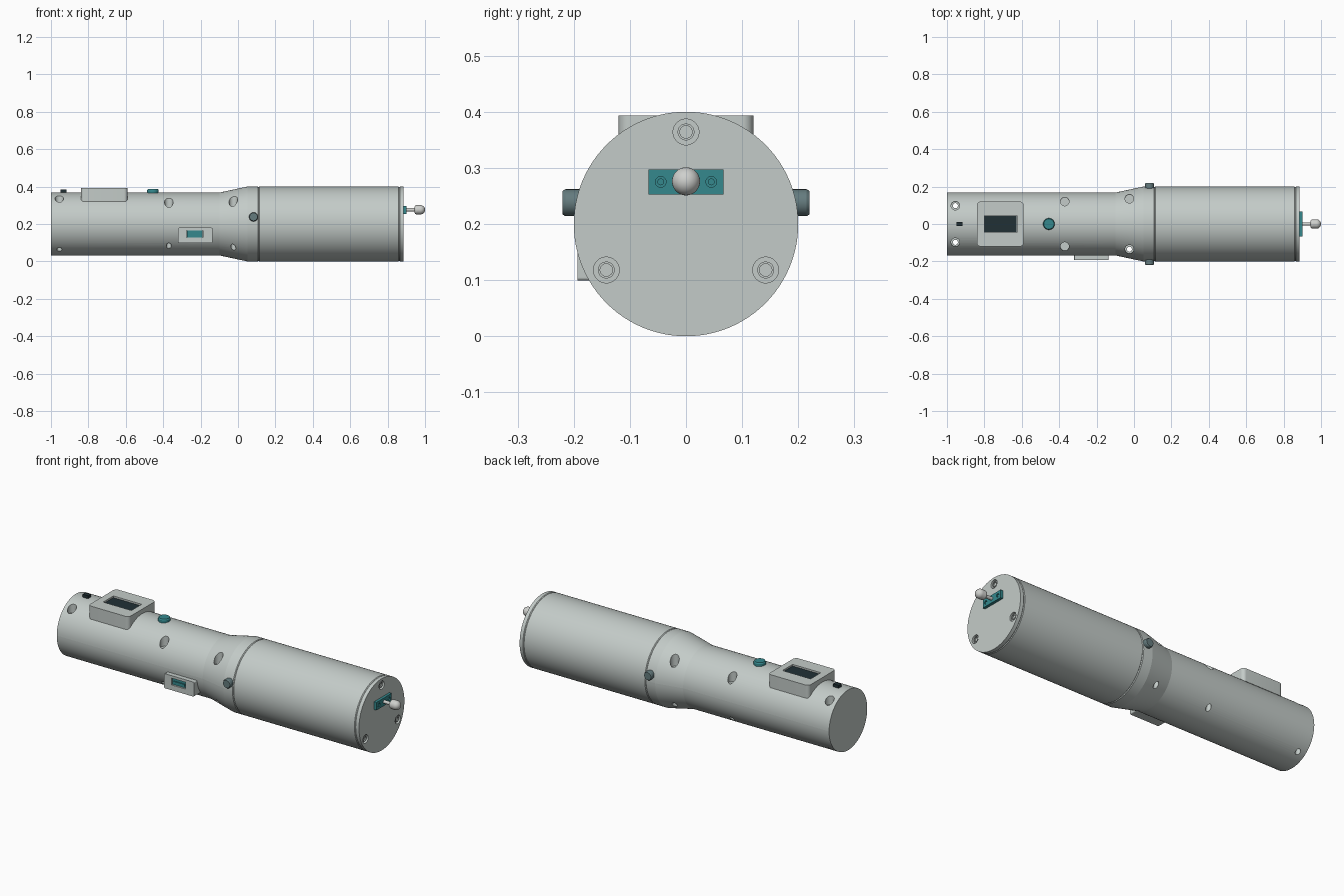
import bpy, bmesh, math
from mathutils import Matrix, Vector

if "Cube" in bpy.data.objects:
    bpy.data.objects.remove(bpy.data.objects["Cube"], do_unlink=True)

MID = 0.2      # height of the long axis
R = 0.168      # grip radius


def material(name, rgb):
    m = bpy.data.materials.new(name)
    m.use_nodes = True
    m.diffuse_color = (*rgb, 1)
    m.node_tree.nodes["Principled BSDF"].inputs["Base Color"].default_value = (*rgb, 1)
    return m


GREY = material("light grey", (0.55, 0.60, 0.58))
TEAL = material("teal", (0.035, 0.25, 0.27))
SLATE = material("slate", (0.13, 0.2, 0.21))
DARK = material("dark screen", (0.015, 0.03, 0.036))
STEEL = material("pale steel", (0.62, 0.63, 0.61))


def finish(bm, name, mat):
    bmesh.ops.recalc_face_normals(bm, faces=bm.faces)
    mesh = bpy.data.meshes.new(name)
    bm.to_mesh(mesh)
    bm.free()
    obj = bpy.data.objects.new(name, mesh)
    bpy.context.collection.objects.link(obj)
    mesh.materials.append(mat)
    return obj


def lathe(name, profile, mat, origin=(0, 0, MID), axis="X", steps=96, half=0):
    """Revolve (distance along axis, radius) pairs; half=1/-1 keeps the top/bottom."""
    bm = bmesh.new()
    verts = [bm.verts.new((d, r, 0)) for d, r in profile]
    edges = [bm.edges.new(pair) for pair in zip(verts, verts[1:])]
    bmesh.ops.spin(bm, geom=verts + edges, cent=(0, 0, 0), axis=(1, 0, 0),
                   angle=2 * math.pi, steps=steps)
    bmesh.ops.remove_doubles(bm, verts=bm.verts, dist=1e-5)
    if half:
        bmesh.ops.bisect_plane(bm, geom=bm.verts[:] + bm.edges[:] + bm.faces[:],
                               dist=1e-5, plane_co=(0, 0, 0), plane_no=(0, 0, -half),
                               clear_outer=True)
        bmesh.ops.holes_fill(bm, edges=[e for e in bm.edges if e.is_boundary])
    turn = Vector((1, 0, 0)).rotation_difference(
        {"X": Vector((1, 0, 0)), "Y": Vector((0, 1, 0)), "-Y": Vector((0, -1, 0)),
         "Z": Vector((0, 0, 1))}[axis])
    bmesh.ops.transform(bm, matrix=Matrix.Translation(origin) @ turn.to_matrix().to_4x4(),
                        verts=bm.verts)
    return finish(bm, name, mat)


def box(name, lo, hi, mat, round_axis=None, radius=0.0):
    """Box between two corners, with the edges along one axis rounded."""
    bm = bmesh.new()
    bmesh.ops.create_cube(bm, size=1)
    for v in bm.verts:
        v.co = [(a + b) / 2 + c * (b - a) for a, b, c in zip(lo, hi, v.co)]
    if round_axis is not None:
        along = [e for e in bm.edges
                 if abs((e.verts[0].co - e.verts[1].co).normalized()[round_axis]) > 0.9]
        bmesh.ops.bevel(bm, geom=along, offset=radius, segments=10, profile=0.5,
                        affect="EDGES")
    return finish(bm, name, mat)


def cut(obj, cutters):
    """Subtract the cutters and remove them."""
    bpy.context.view_layer.objects.active = obj
    for c in cutters:
        mod = obj.modifiers.new("cut", "BOOLEAN")
        mod.operation, mod.solver, mod.object = "DIFFERENCE", "EXACT", c
        bpy.ops.object.modifier_apply(modifier=mod.name)


def rod(name, origin, axis, start, end, r, mat=GREY):
    return lathe(name, [(start, 0), (start, r), (end, r), (end, 0)], mat, origin, axis, 48)


# Grip and flared collar, split into two shells along the seam
shell = [(-1, 0), (-1, R), (-0.1, R), (0.05, 0.2), (0.106, 0.2), (0.11, 0.196), (0.11, 0)]
upper = lathe("upper_shell", shell, GREY, half=1)
lower = lathe("lower_shell", shell, GREY, half=-1)

# Stepped screw holes running down through both shells
holes = []
for x, y, floor in ((-0.955, 0.098, 0.3), (-0.37, 0.12, 0.28), (-0.025, 0.135, 0.28)):
    for s in (-1, 1):
        holes.append(rod("hole_cutter", (x, s * y, 0), "Z", -0.1, 0.5, 0.0135))
        holes.append(rod("head_cutter", (x, s * y, 0), "Z", floor, 0.5, 0.023))
for part in (upper, lower):
    cut(part, holes)

# Barrel and end cap
lathe("barrel", [(0.11, 0), (0.11, 0.196), (0.114, 0.2), (0.858, 0.2), (0.862, 0.197),
                 (0.862, 0)], GREY)
cap = lathe("end_cap", [(0.862, 0), (0.862, 0.197), (0.866, 0.2), (0.886, 0.2),
                        (0.886, 0)], GREY)

# Cap screws in counterbores
sockets = []
for i in range(3):
    a = math.radians(90 + 120 * i)
    at = (0, 0.164 * math.cos(a), MID + 0.164 * math.sin(a))
    sockets.append(rod("socket_cutter", at, "X", 0.872, 0.9, 0.023))
    lathe("cap_screw", [(0.87, 0), (0.87, 0.015), (0.882, 0.015), (0.882, 0.011),
                        (0.876, 0.011), (0.876, 0)], GREY, at, "X", 48)
cut(cap, sockets)

# Display housing with a sunken screen
housing = box("display_housing", (-0.84, -0.12, 0.32), (-0.59, 0.12, 0.393), GREY, 2, 0.02)
window = box("window_cutter", (-0.8, -0.045, 0.381), (-0.626, 0.045, 0.42), GREY)
cut(housing, [window])
box("display_screen", (-0.799, -0.044, 0.375), (-0.627, 0.044, 0.384), DARK)

# Top controls
box("slide_switch", (-0.95, -0.012, 0.35), (-0.916, 0.012, 0.384), DARK)
lathe("push_button", [(0.35, 0), (0.35, 0.031), (0.38, 0.031), (0.386, 0.027), (0.386, 0)],
      TEAL, (-0.455, 0, 0), "Z", 48)

# Side port housing with its connector
port = box("port_housing", (-0.32, -0.193, 0.099), (-0.136, -0.1, 0.18), GREY, 1, 0.006)
mouth = box("mouth_cutter", (-0.275, -0.22, 0.128), (-0.188, -0.175, 0.166), GREY)
cut(port, [mouth])
box("port_connector", (-0.274, -0.185, 0.129), (-0.189, -0.17, 0.165), TEAL)
box("port_tongue", (-0.265, -0.19, 0.138), (-0.198, -0.18, 0.15), TEAL)

# Strap bolts on both sides of the collar
for side, axis in (("left", "Y"), ("right", "-Y")):
    lathe(side + "_bolt", [(0.17, 0), (0.17, 0.024), (0.215, 0.024), (0.22, 0.021),
                           (0.22, 0)], SLATE, (0.083, 0, 0.238), axis, 48)

# Mounting plate with its two screws
plate = box("mount_plate", (0.88, -0.067, 0.253), (0.901, 0.067, 0.297), TEAL)
recesses = []
for y in (-0.045, 0.045):
    recesses.append(rod("recess_cutter", (0, y, 0.275), "X", 0.893, 0.92, 0.0095))
    rod("plate_screw", (0, y, 0.275), "X", 0.89, 0.898, 0.006, TEAL)
cut(plate, recesses)

# Probe stem and domed tip
dome = [(0.975 + 0.025 * math.sin(t), 0.025 * math.cos(t))
        for t in (math.pi / 2 * i / 12 for i in range(13))]
lathe("probe_stem", [(0.895, 0), (0.895, 0.009), (0.95, 0.009), (0.95, 0)], STEEL,
      (0, 0, 0.276), "X", 48)
lathe("probe_tip", [(0.945, 0), (0.945, 0.018), (0.947, 0.0215), (0.951, 0.024),
                    (0.956, 0.025)] + dome, STEEL, (0, 0, 0.276), "X", 48)

# Remove cutters, then smooth the round surfaces and keep the creases
for obj in list(bpy.context.scene.objects):
    if obj.name.split(".")[0].endswith("_cutter"):
        bpy.data.objects.remove(obj, do_unlink=True)
bpy.ops.object.select_all(action="DESELECT")
for obj in bpy.context.scene.objects:
    if obj.type == "MESH":
        obj.select_set(True)
        bpy.context.view_layer.objects.active = obj
bpy.ops.object.shade_smooth_by_angle(angle=math.radians(10))
